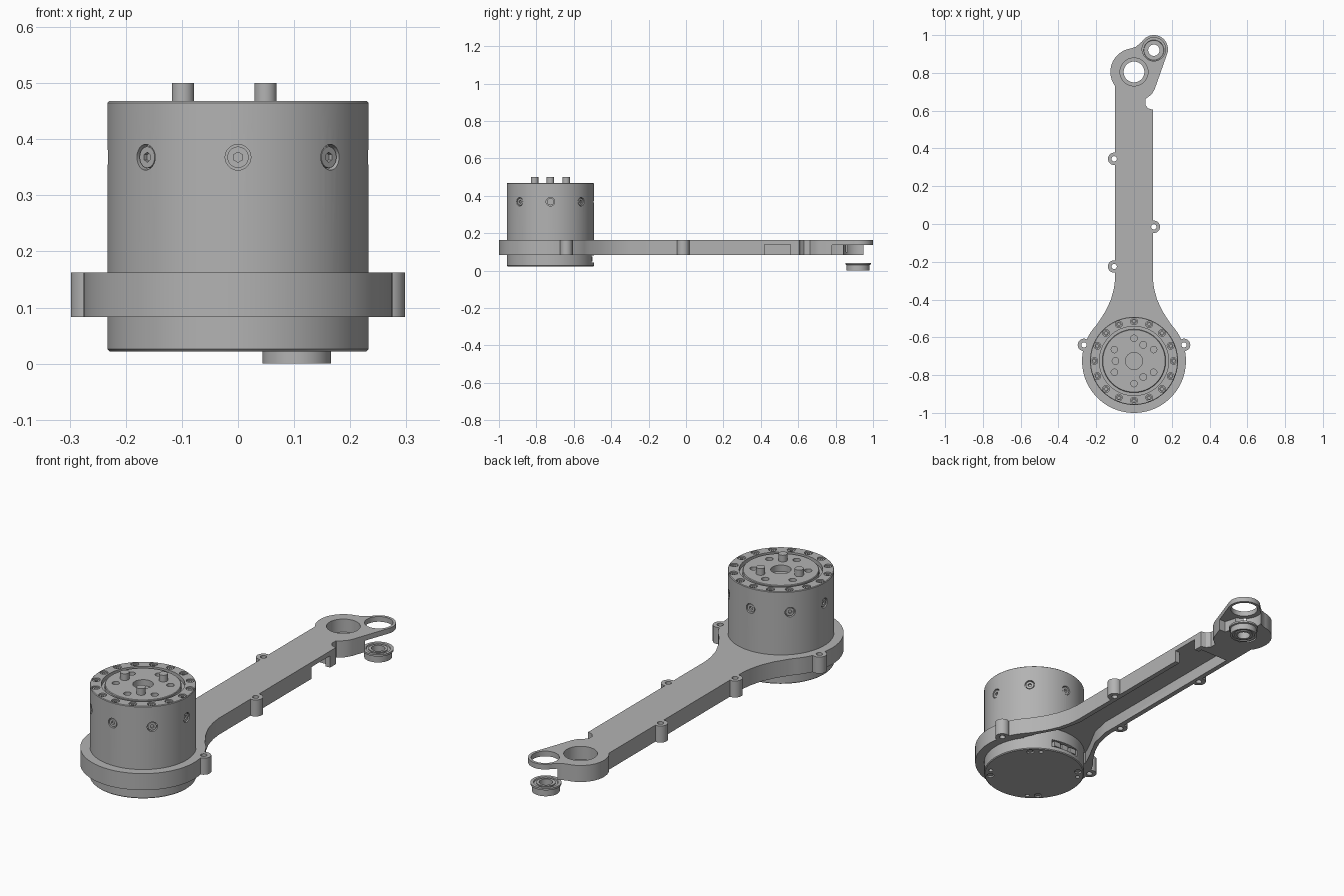
import bpy, bmesh
from math import sin, cos, radians, pi
from mathutils import Matrix, Vector

cube = bpy.data.objects.get("Cube")
if cube:
    bpy.data.objects.remove(cube, do_unlink=True)

grey = bpy.data.materials.new("machined grey")
grey.use_nodes = True
colour = (0.45, 0.45, 0.45, 1)
grey.diffuse_color = colour
grey.node_tree.nodes["Principled BSDF"].inputs["Base Color"].default_value = colour


def finish(name, bm):
    bmesh.ops.recalc_face_normals(bm, faces=bm.faces)
    mesh = bpy.data.meshes.new(name)
    bm.to_mesh(mesh)
    bm.free()
    mesh.materials.append(grey)
    ob = bpy.data.objects.new(name, mesh)
    bpy.context.collection.objects.link(ob)
    return ob


def prism(name, points, z0, z1):
    bm = bmesh.new()
    face = bm.faces.new([bm.verts.new((x, y, z0)) for x, y in points])
    top = bmesh.ops.extrude_face_region(bm, geom=[face])["geom"]
    bmesh.ops.translate(bm, vec=(0, 0, z1 - z0),
                        verts=[v for v in top if isinstance(v, bmesh.types.BMVert)])
    return finish(name, bm)


def disc(name, x, y, r, z0, z1, n=48):
    pts = [(x + r * cos(2 * pi * i / n), y + r * sin(2 * pi * i / n)) for i in range(n)]
    return prism(name, pts, z0, z1)


def box(name, x, y, z, sx, sy, sz):
    return prism(name, [(x - sx / 2, y - sy / 2), (x + sx / 2, y - sy / 2),
                        (x + sx / 2, y + sy / 2), (x - sx / 2, y + sy / 2)],
                 z - sz / 2, z + sz / 2)


def lathe(name, x, y, profile, n=96):
    """Spin a closed (radius, z) profile about a vertical axis."""
    bm = bmesh.new()
    rings = [[bm.verts.new((x + r * cos(2 * pi * i / n), y + r * sin(2 * pi * i / n), z))
              for i in range(n)] for r, z in profile]
    for a, b in zip(rings, rings[1:] + rings[:1]):
        for i in range(n):
            j = (i + 1) % n
            bm.faces.new((a[i], a[j], b[j], b[i]))
    return finish(name, bm)


def combine(target, others, op):
    for other in others:
        mod = target.modifiers.new("combine", "BOOLEAN")
        mod.operation, mod.object, mod.solver = op, other, "EXACT"
        bpy.context.view_layer.objects.active = target
        bpy.ops.object.modifier_apply(modifier=mod.name)
        bpy.data.objects.remove(other, do_unlink=True)


def polar(r, deg):
    return r * cos(radians(deg)), MY + r * sin(radians(deg))


MY, MR = -0.725, 0.233            # motor axis and radius
Z0, Z1 = 0.083, 0.163             # arm bottom and top
MTOP, MBOT = 0.468, 0.022
LX, LY = 0.105, 0.925             # bearing lug centre

# Arm: round motor seat, flared neck, beam and bored end
arm = disc("arm", 0, MY, 0.275, Z0, Z1, 96)
flare = [(0.1, -0.29), (0.106, -0.34), (0.122, -0.4), (0.15, -0.46),
         (0.185, -0.515), (0.235, -0.585), (0.265, -0.64)]
neck = flare + [(-x, y) for x, y in reversed(flare)]
beam = [(-0.1, -0.3), (0.1, -0.3), (0.1, 0.605), (0.075, 0.612), (0.06, 0.63),
        (0.06, 0.75), (-0.1, 0.75)]
lug_web = [(0.175, 0.899), (0.11, 0.715), (0.095, 0.688), (0.062, 0.662), (0, 0.7),
           (-0.05, 0.918), (0.01, 0.938), (0.045, 0.968), (LX, LY)]
bosses = [(-0.265, -0.64), (0.265, -0.64), (-0.105, 0.345), (0.105, -0.015), (-0.105, -0.225)]
parts = [prism("neck", neck, Z0, Z1), prism("beam", beam, Z0, Z1),
         disc("end", 0, 0.805, 0.125, Z0, Z1, 72), prism("web", lug_web, Z0, Z1),
         disc("lug", LX, LY, 0.075, Z0, Z1)]
parts += [disc("boss", x, y, 0.033, Z0, Z1, 32) for x, y in bosses]
combine(arm, parts, "UNION")

# Underside channel, side window, thin lug, bores and screw holes
half = [(0.076, 0.58), (0.076, -0.3), (0.098, -0.4), (0.16, -0.515), (0.19, -0.58)]
channel = half + [(-x, y) for x, y in reversed(half)]
lug_relief = [(0.085, 0.83), (0.1, 0.78), (0.25, 0.78), (0.25, 0.95), (0.11, 0.95)]
cuts = [prism("channel", channel, 0.05, 0.14),
        box("window", 0.1, 0.49, 0.1, 0.08, 0.14, 0.08),
        prism("relief", lug_relief, 0.05, 0.138),
        disc("relief_round", LX, LY, 0.086, 0.05, 0.138),
        disc("lug_bore", LX, LY, 0.062, 0.05, 0.2),
        disc("bore", 0, 0.805, 0.055, 0.05, 0.2),
        disc("counterbore", 0, 0.805, 0.074, 0.1, 0.2),
        disc("motor_bore", 0, MY, MR, 0.05, 0.2, 96)]
cuts += [disc("hole", x, y, 0.014, 0.05, 0.2, 24) for x, y in bosses]
combine(arm, cuts, "DIFFERENCE")

# Motor housing with a ring groove round the rotor face
housing = lathe("motor_housing", 0, MY, [
    (0.001, MBOT), (MR - 0.004, MBOT), (MR, MBOT + 0.004), (MR, MTOP - 0.003),
    (MR - 0.003, MTOP), (0.183, MTOP), (0.183, MTOP - 0.02), (0.168, MTOP - 0.02),
    (0.168, MTOP - 0.003), (0.165, MTOP), (0.045, MTOP), (0.045, MTOP - 0.03),
    (0.001, MTOP - 0.03)])
cuts = [disc("rim_hole", *polar(0.21, 22.5 * i), 0.018, MTOP - 0.012, 0.6, 20) for i in range(16)]
cuts += [disc("rotor_hole", *polar(0.12, 60 * i + 30), 0.017, MTOP - 0.025, 0.6, 20) for i in range(6)]
cuts += [disc("base_hole", *polar(0.205, 90 * i + 45 + d), r, 0, MBOT + 0.012, 20)
         for i in range(4) for d, r in ((0, 0.017), (14, 0.01))]
cuts.append(box("port", 0, MY + MR, 0.062, 0.15, 0.06, 0.036))


def radial(name, deg, r, dist, depth, n=24):
    """Cylinder pointing outward from the motor wall."""
    ob = disc(name, 0, 0, r, 0, depth, n)
    turn = Matrix.Rotation(radians(deg), 4, "Z") @ Matrix.Rotation(pi / 2, 4, "Y")
    ob.data.transform(Matrix.Translation((*polar(dist, deg), 0.368)) @ turn)
    return ob


cuts += [radial("side_hole", 45 * i, 0.023, MR - 0.014, 0.05) for i in range(8)]
combine(housing, cuts, "DIFFERENCE")

# Socket screws: round the wall, on the rim and under the base
for i in range(8):
    screw = radial("side_screw", 45 * i, 0.019, MR - 0.02, 0.016)
    combine(screw, [radial("socket", 45 * i, 0.009, MR - 0.012, 0.03, 6)], "DIFFERENCE")
for i in range(16):
    x, y = polar(0.21, 22.5 * i)
    lathe("rim_screw", x, y, [(0.007, MTOP - 0.014), (0.014, MTOP - 0.014),
                              (0.014, MTOP - 0.004), (0.007, MTOP - 0.004)], 16)
for i in range(4):
    disc("base_screw", *polar(0.205, 90 * i + 45), 0.013, MBOT + 0.004, MBOT + 0.016, 20)

# Rotor drive pins
for i in range(3):
    disc("drive_pin", *polar(0.098, 60 + 120 * i), 0.02, MTOP - 0.01, 0.5, 32)

# Cable connectors in the rear port
for i in range(3):
    box("connector", (i - 1) * 0.046, MY + MR - 0.02, 0.062, 0.036, 0.025, 0.026)

# Loose flanged bearing under the lug
lathe("bearing", LX - 0.0, LY - 0.005, [
    (0.03, 0), (0.042, 0), (0.042, 0.005), (0.052, 0.005), (0.052, 0), (0.061, 0),
    (0.061, 0.03), (0.068, 0.032), (0.068, 0.041), (0.054, 0.041), (0.052, 0.036),
    (0.042, 0.036), (0.042, 0.041), (0.03, 0.041)], 64)

# Smooth round walls, crisp edges
for ob in bpy.context.scene.objects:
    ob.select_set(ob.type == "MESH")
bpy.context.view_layer.objects.active = arm
bpy.ops.object.shade_smooth_by_angle(angle=radians(30))
